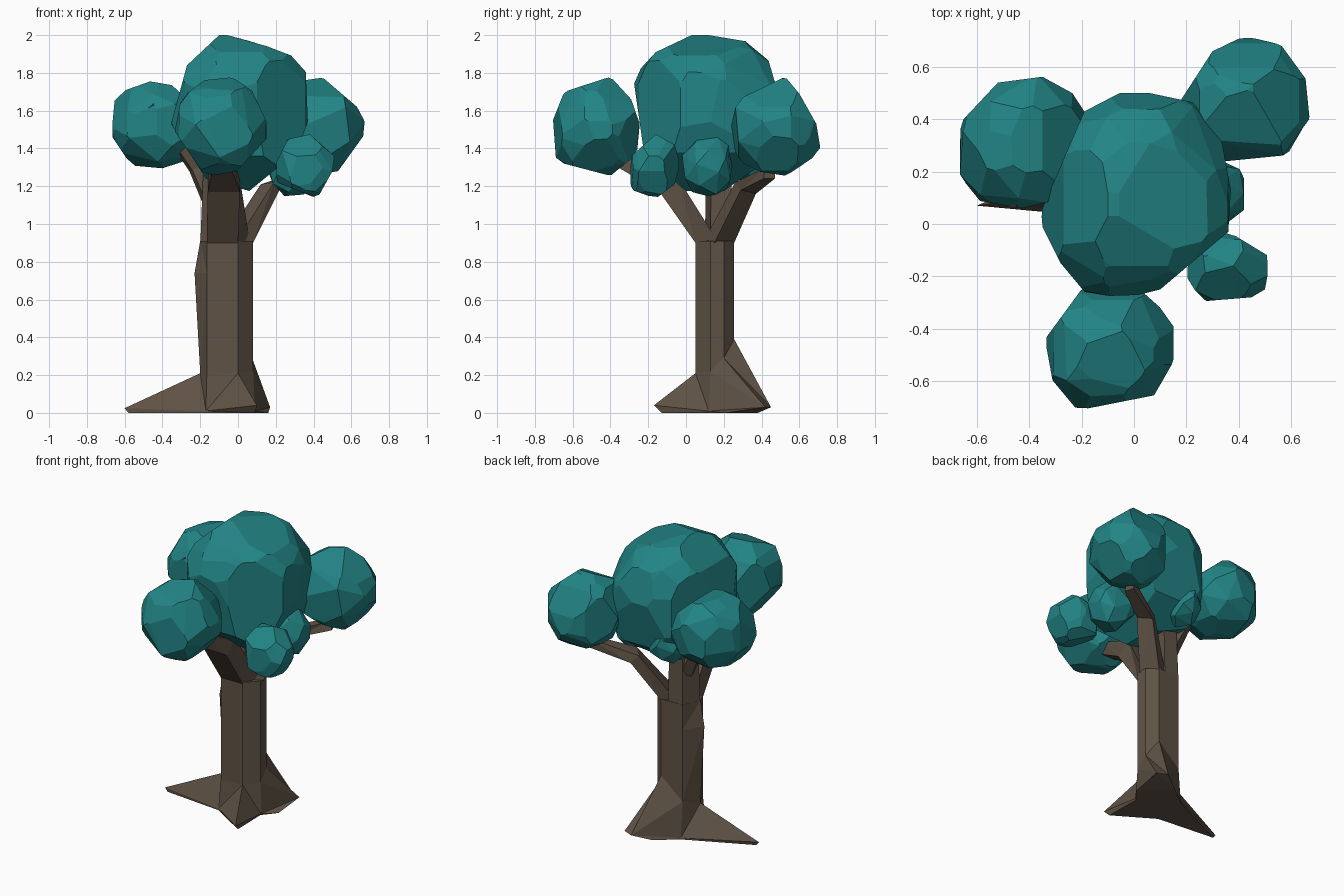
import bpy, bmesh, math, random
from mathutils import Vector


def material(name, col):
    m = bpy.data.materials.new(name)
    m.diffuse_color = (*col, 1)
    return m


LEAF = material("teal leaves", (0.016, 0.232, 0.238))
BARK = material("brown bark", (0.115, 0.085, 0.06))


def finish(name, bm, mat):
    bmesh.ops.recalc_face_normals(bm, faces=bm.faces)
    me = bpy.data.meshes.new(name)
    bm.to_mesh(me)
    bm.free()
    me.materials.append(mat)
    ob = bpy.data.objects.new(name, me)
    bpy.context.collection.objects.link(ob)
    return ob


def loft(name, rings, mat):
    bm = bmesh.new()
    vs = [[bm.verts.new(p) for p in r] for r in rings]
    n = len(vs[0])
    for a, b in zip(vs, vs[1:]):
        for i in range(n):
            j = (i + 1) % n
            bm.faces.new((a[i], a[j], b[j], b[i]))
    bm.faces.new(vs[0])
    bm.faces.new(vs[-1])
    bmesh.ops.triangulate(bm, faces=bm.faces)
    return finish(name, bm, mat)


def branch(name, path, radii, sides=5):
    pts = [Vector(p) for p in path]
    rings = []
    for i, p in enumerate(pts):
        d = (pts[min(i + 1, len(pts) - 1)] - pts[max(i - 1, 0)]).normalized()
        ref = Vector((0, 1, 0)) if abs(d.z) > 0.6 else Vector((0, 0, 1))
        u = d.cross(ref).normalized()
        v = u.cross(d)
        rings.append([p + radii[i] * (math.cos(t) * u + math.sin(t) * v)
                      for t in (2 * math.pi * (k + 0.25) / sides for k in range(sides))])
    return loft(name, rings, BARK)


def blob(name, lo, hi, n, seed, front=(), side=(), top=(), grow=1.07):
    # faceted leaf clump: hull of jittered sphere points, trimmed to convex outlines
    rnd = random.Random(seed)
    bm = bmesh.new()
    lo, hi = Vector(lo), Vector(hi)
    mid, half = (lo + hi) / 2, (hi - lo) / 2
    if not (front or side or top):
        grow = 1.0
    for i in range(n):
        z = 1 - (2 * i + 1) / n
        t = i * 2.39996 + rnd.uniform(-0.25, 0.25) + seed
        r = math.sqrt(1 - z * z)
        p = Vector((r * math.cos(t), r * math.sin(t), z)) * rnd.uniform(0.98, 1.05) * grow
        bm.verts.new([mid[a] + p[a] * half[a] for a in range(3)])
    bmesh.ops.convex_hull(bm, input=bm.verts)
    bmesh.ops.delete(bm, geom=[v for v in bm.verts if not v.link_faces], context='VERTS')
    for outline, (a, b) in ((front, (0, 2)), (side, (1, 2)), (top, (0, 1))):
        if not outline:
            continue
        cx = sum(p[0] for p in outline) / len(outline)
        cy = sum(p[1] for p in outline) / len(outline)
        for i, p in enumerate(outline):
            q = outline[i - 1]
            nx, ny = p[1] - q[1], q[0] - p[0]
            if nx * (p[0] - cx) + ny * (p[1] - cy) < 0:
                nx, ny = -nx, -ny
            co, no = Vector(), Vector()
            co[a], co[b], no[a], no[b] = p[0], p[1], nx, ny
            bmesh.ops.bisect_plane(bm, geom=bm.verts[:] + bm.edges[:] + bm.faces[:], dist=1e-5,
                                   plane_co=co, plane_no=no.normalized(), clear_outer=True)
            rim = [e for e in bm.edges if e.is_boundary]
            if rim:
                bmesh.ops.holes_fill(bm, edges=rim, sides=0)
    bmesh.ops.remove_doubles(bm, verts=bm.verts, dist=0.012)
    bmesh.ops.dissolve_limit(bm, angle_limit=math.radians(7), verts=bm.verts, edges=bm.edges)
    return finish(name, bm, LEAF)


# trunk with flared roots: right, front right, front left, left, back left, back right, right back
section = [(0.08, 0.13), (0.0, 0.05), (-0.165, 0.05), (-0.2, 0.13),
           (-0.15, 0.25), (0.01, 0.255), (0.075, 0.2)]
soles = [(0.085, 0.12, 0), (0.09, -0.13, 0), (-0.17, 0.03, 0), (-0.58, 0.07, 0),
         (-0.15, 0.27, 0), (-0.01, 0.38, 0), (0.16, 0.21, 0)]
roots = [(0.09, 0.12, 0.01), (0.1, -0.17, 0.04), (-0.17, 0.03, 0.01), (-0.6, 0.07, 0.025),
         (-0.15, 0.27, 0.01), (0.1, 0.45, 0.03), (0.17, 0.42, 0.03)]
flare = [(x, y, z) for (x, y), z in zip(section, (0.22, 0.21, 0.2, 0.21, 0.25, 0.39, 0.29))]
mid = [(x - (0.03 if i == 3 else 0), y, 0.74) for i, (x, y) in enumerate(section)]
top = [(x, y, 0.91) for x, y in section]
loft("trunk", [soles, roots, flare, mid, top], BARK)

# upper stem continuing the left half of the trunk
stem = [(-0.04, 0.13), (-0.165, 0.1), (-0.2, 0.13), (-0.15, 0.25), (-0.04, 0.25)]
loft("upper_stem", [[(x, y, 0.88) for x, y in stem],
                    [(0.9 * x - 0.005, 0.9 * y + 0.015, 1.27) for x, y in stem],
                    [(0.5 * x - 0.03, 0.5 * y + 0.09, 1.5) for x, y in stem]], BARK)

# front limb, as wide as the trunk front where it starts
loft("front_limb", [
    [(-0.165, 0.05, 0.9), (0.0, 0.05, 0.9), (0.06, 0.16, 0.92), (-0.16, 0.16, 0.92)],
    [(-0.16, -0.14, 1.17), (0.01, -0.14, 1.17), (0.01, -0.04, 1.24), (-0.16, -0.04, 1.24)],
    [(-0.13, -0.36, 1.3), (-0.04, -0.36, 1.3), (-0.04, -0.34, 1.38), (-0.13, -0.34, 1.38)]], BARK)

# right rear limb and left branch
loft("rear_limb", [
    [(0.01, 0.255, 0.9), (0.08, 0.15, 0.9), (0.0, 0.1, 0.92), (-0.07, 0.22, 0.92)],
    [(0.16, 0.37, 1.16), (0.22, 0.29, 1.18), (0.19, 0.26, 1.22), (0.12, 0.34, 1.21)],
    [(0.4, 0.47, 1.24), (0.42, 0.41, 1.24), (0.41, 0.42, 1.3), (0.39, 0.47, 1.3)]], BARK)
branch("left_branch", [(-0.13, 0.18, 1.12), (-0.22, 0.2, 1.3), (-0.35, 0.15, 1.48), (-0.465, 0.085, 1.63)],
       [0.06, 0.045, 0.035, 0.025])

# leaf clumps: bounding corners, point count, seed, then outlines from front, side and top
blob("main_crown", (-0.355, -0.28, 1.17), (0.37, 0.5, 2.0), 60, 3,
     [(-0.1, 2.0), (0.0, 2.0), (0.13, 1.95), (0.355, 1.89), (0.37, 1.54), (0.31, 1.38),
      (0.06, 1.175), (-0.17, 1.24), (-0.355, 1.53), (-0.27, 1.84)],
     [(0.03, 2.0), (0.12, 2.0), (0.36, 1.96), (0.43, 1.89), (0.5, 1.65), (0.42, 1.33), (0.2, 1.175),
      (0.0, 1.175), (-0.22, 1.36), (-0.28, 1.78), (-0.16, 1.91)],
     [(-0.055, 0.5), (0.06, 0.5), (0.25, 0.46), (0.325, 0.37), (0.37, 0.13), (0.36, -0.03), (0.1, -0.25),
      (-0.02, -0.28), (-0.18, -0.27), (-0.28, -0.15), (-0.355, 0.0), (-0.35, 0.06), (-0.19, 0.43)],
     1.1)
blob("left_clump", (-0.67, 0.05, 1.29), (-0.18, 0.57, 1.76), 30, 5,
     [(-0.465, 1.755), (-0.35, 1.735), (-0.18, 1.58), (-0.2, 1.36), (-0.4, 1.295), (-0.565, 1.31),
      (-0.665, 1.46), (-0.665, 1.65), (-0.62, 1.7)], (),
     [(-0.33, 0.565), (-0.21, 0.485), (-0.18, 0.4), (-0.2, 0.17), (-0.3, 0.09), (-0.43, 0.06), (-0.6, 0.09),
      (-0.665, 0.19), (-0.67, 0.38), (-0.52, 0.54)])
blob("front_clump", (-0.345, -0.72, 1.25), (0.15, -0.23, 1.78), 26, 7,
     [(-0.16, 1.775), (-0.03, 1.775), (0.07, 1.715), (0.15, 1.545), (0.15, 1.45), (-0.015, 1.27),
      (-0.175, 1.255), (-0.335, 1.49), (-0.3, 1.67)],
     [(-0.4, 1.78), (-0.29, 1.66), (-0.245, 1.53), (-0.26, 1.37), (-0.4, 1.255), (-0.685, 1.33),
      (-0.72, 1.51), (-0.645, 1.7)],
     [(-0.19, -0.235), (0.05, -0.25), (0.15, -0.39), (0.15, -0.64), (-0.23, -0.715), (-0.3, -0.66),
      (-0.34, -0.44)])
blob("rear_clump", (0.18, 0.23, 1.25), (0.67, 0.72, 1.78), 26, 11,
     [(0.385, 1.78), (0.455, 1.77), (0.63, 1.62), (0.67, 1.545), (0.67, 1.475), (0.53, 1.28),
      (0.38, 1.255), (0.22, 1.35), (0.18, 1.5), (0.25, 1.7)],
     [(0.525, 1.78), (0.6, 1.69), (0.69, 1.53), (0.715, 1.38), (0.53, 1.255), (0.335, 1.285),
      (0.24, 1.4), (0.24, 1.61), (0.3, 1.67)],
     [(0.425, 0.72), (0.55, 0.7), (0.67, 0.535), (0.67, 0.285), (0.47, 0.235), (0.345, 0.22),
      (0.18, 0.475), (0.3, 0.66)])
blob("small_front_clump", (0.19, -0.3, 1.13), (0.51, -0.03, 1.47), 18, 13,
     [(0.38, 1.475), (0.51, 1.36), (0.5, 1.28), (0.42, 1.135), (0.205, 1.22), (0.205, 1.33), (0.265, 1.45)],
     [(-0.16, 1.475), (-0.06, 1.42), (-0.03, 1.32), (-0.06, 1.21), (-0.16, 1.135), (-0.3, 1.185), (-0.295, 1.355)],
     [(0.37, -0.035), (0.51, -0.12), (0.51, -0.275), (0.205, -0.3), (0.195, -0.19), (0.25, -0.05)], 1.15)
blob("small_right_clump", (0.14, -0.02, 1.14), (0.435, 0.26, 1.48), 24, 17)
blob("small_back_clump", (-0.23, 0.2, 1.22), (0.03, 0.46, 1.52), 24, 19)
